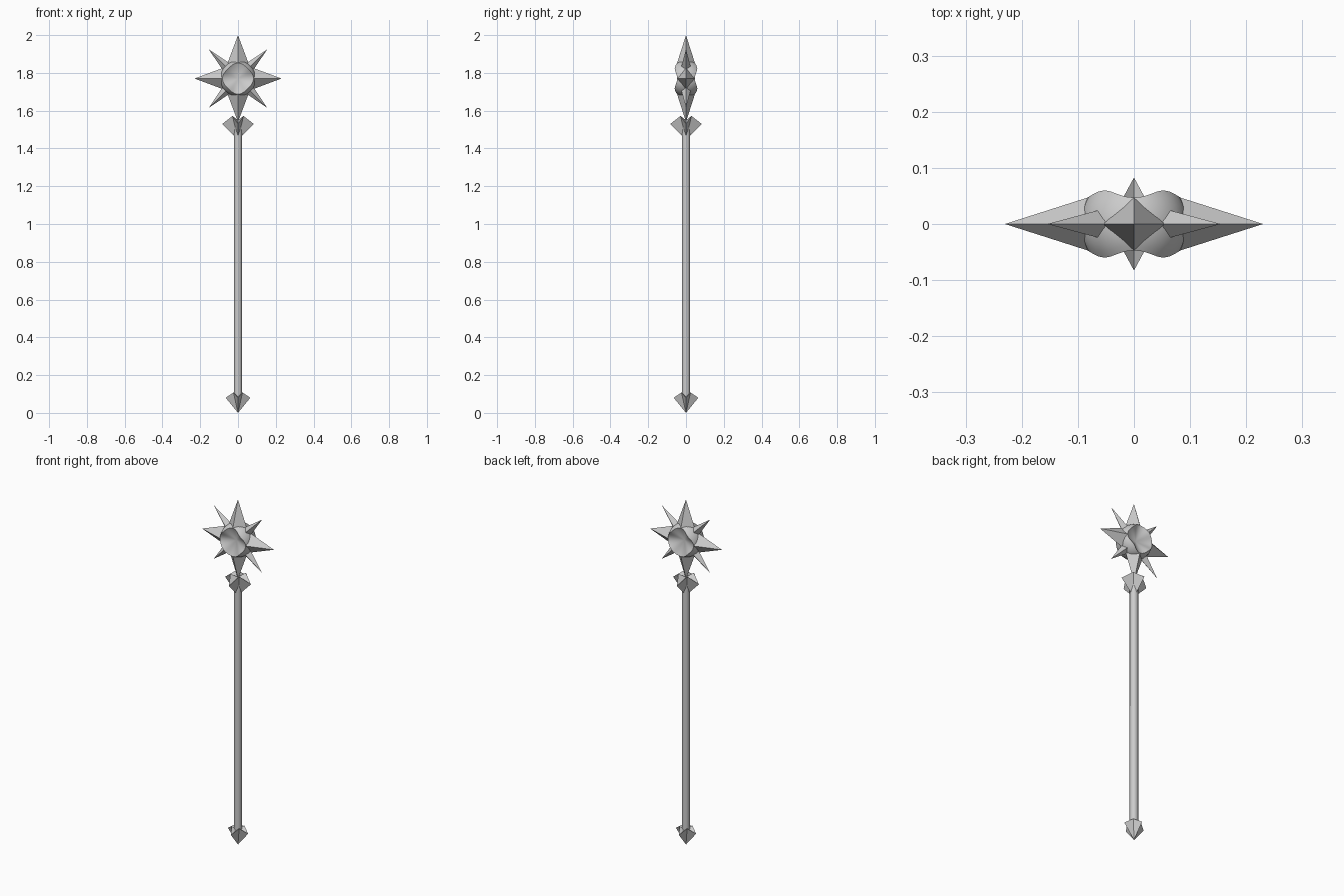
import bpy, bmesh, math
from mathutils import Matrix, Vector

if "Cube" in bpy.data.objects:
    bpy.data.objects.remove(bpy.data.objects["Cube"])

HEAD_Z = 1.77


def make(name, verts, faces, z=0.0, rot=0.0):
    bm = bmesh.new()
    vs = [bm.verts.new(v) for v in verts]
    for f in faces:
        bm.faces.new([vs[i] for i in f])
    bmesh.ops.remove_doubles(bm, verts=bm.verts, dist=1e-5)
    bmesh.ops.recalc_face_normals(bm, faces=bm.faces)
    bm.transform(Matrix.Translation((0, 0, z)) @ Matrix.Rotation(rot, 4, 'Y'))
    me = bpy.data.meshes.new(name)
    bm.to_mesh(me)
    bm.free()
    ob = bpy.data.objects.new(name, me)
    bpy.context.collection.objects.link(ob)
    return ob


def bipyramid(name, ring, bottom, top, z=0.0, rot=0.0):
    n = len(ring)
    faces = [(i, (i + 1) % n, n + k) for i in range(n) for k in (0, 1)]
    return make(name, ring + [(0, 0, bottom), (0, 0, top)], faces, z, rot)


def spike(name, base, length, hx, hy, rot):
    # diamond-section spike whose root tapers into the core
    ring = [(hx, 0, base), (0, hy, base), (-hx, 0, base), (0, -hy, base)]
    bipyramid(name, ring, 0.0, length, HEAD_Z, rot)


def star_fitting(name, tip, tip_z, notch, notch_z, bottom, top):
    # four low points alternating with raised inner corners
    ring = []
    for i in range(8):
        a = i * math.pi / 4
        r, z = (notch, notch_z) if i % 2 else (tip, tip_z)
        ring.append((r * math.cos(a), r * math.sin(a), z))
    bipyramid(name, ring, bottom, top)


# shaft
bpy.ops.mesh.primitive_cylinder_add(vertices=8, radius=0.022, depth=1.46,
                                    location=(0, 0, 0.81))
bpy.context.object.name = "shaft"
bpy.ops.object.shade_smooth_by_angle(angle=math.radians(50))

# pommel and collar
star_fitting("pommel", 0.065, 0.08, 0.034, 0.108, 0.0, 0.09)
star_fitting("collar", 0.083, 1.53, 0.041, 1.572, 1.445, 1.55)

# large and small spikes around the head
for i in range(4):
    spike("large_spike", 0.083, 0.23, 0.055, 0.047, i * math.pi / 2)
    spike("small_spike", 0.092, 0.219, 0.025, 0.024, (i + 0.5) * math.pi / 2)

# round core with a dished front and back
R, N, STEPS = 0.095, 32, 5
verts, faces = [], []
for k in range(-STEPS, STEPS + 1):
    for i in range(N):
        a = 2 * math.pi * i / N
        y = (0.0535 - 0.0065 * math.cos(4 * a)) * k / STEPS
        r = math.sqrt(R * R - y * y)
        verts.append((r * math.cos(a), y, r * math.sin(a)))
for k in range(2 * STEPS):
    for i in range(N):
        j = (i + 1) % N
        faces.append((k * N + i, k * N + j, (k + 1) * N + j, (k + 1) * N + i))
c = len(verts)
verts += [(0, -0.012, 0), (0, 0.012, 0)]
for i in range(N):
    j = (i + 1) % N
    faces.append((i, j, c))
    faces.append((2 * STEPS * N + i, 2 * STEPS * N + j, c + 1))
core = make("core", verts, faces, HEAD_Z)
bpy.ops.object.select_all(action='DESELECT')
core.select_set(True)
bpy.context.view_layer.objects.active = core
bpy.ops.object.shade_smooth_by_angle(angle=math.radians(30))
